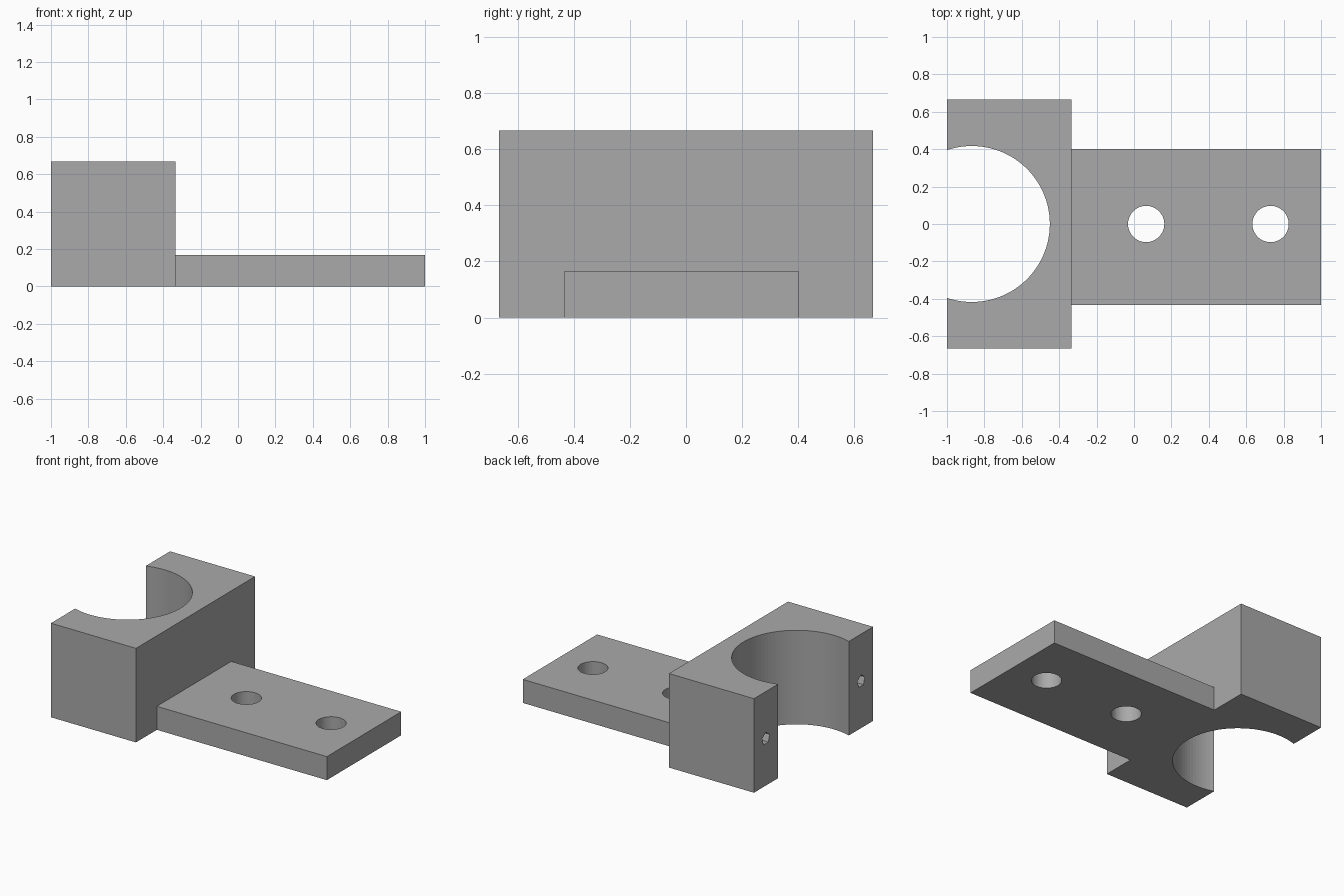
import bpy
import math
from mathutils import Vector

default_cube = bpy.data.objects.get("Cube")
if default_cube:
    bpy.data.objects.remove(default_cube, do_unlink=True)

# Single plain grey material
grey = bpy.data.materials.new("plain grey")
grey.use_nodes = True
colour = (0.4, 0.4, 0.4, 1)
grey.diffuse_color = colour
grey.node_tree.nodes["Principled BSDF"].inputs["Base Color"].default_value = colour


def box(name, low, high):
    low, high = Vector(low), Vector(high)
    bpy.ops.mesh.primitive_cube_add(size=1, location=(low + high) / 2)
    ob = bpy.context.object
    ob.name = name
    ob.scale = high - low
    bpy.ops.object.transform_apply(location=True, rotation=True, scale=True)
    ob.data.materials.append(grey)
    return ob


def cylinder(name, centre, radius, depth, sides, rotation=(0, 0, 0)):
    bpy.ops.mesh.primitive_cylinder_add(
        vertices=sides, radius=radius, depth=depth, location=centre, rotation=rotation)
    ob = bpy.context.object
    ob.name = name
    ob.data.materials.append(grey)
    return ob


def combine(target, tool, operation):
    tool.hide_render = True
    mod = target.modifiers.new(tool.name, 'BOOLEAN')
    mod.operation = operation
    mod.solver = 'EXACT'
    mod.object = tool
    bpy.context.view_layer.objects.active = target
    bpy.ops.object.modifier_apply(modifier=mod.name)
    bpy.data.objects.remove(tool, do_unlink=True)


HEIGHT = 2 / 3
INNER = -1 / 3

# Tall clamp block joined to the thin, slightly off-centre mounting plate
bracket = box("clamp_bracket", (-1, -HEIGHT, 0), (INNER, HEIGHT, HEIGHT))
plate = box("mounting_plate", (INNER - 0.05, -0.433, 0), (1, 0.4, HEIGHT / 4))
combine(bracket, plate, 'UNION')

# Large open bore through the block
combine(bracket, cylinder("bore", (-0.867, 0, HEIGHT / 2), 0.417, 1, 100), 'DIFFERENCE')

# Two bolt holes through the plate
for x in (0.065, 0.73):
    combine(bracket, cylinder("bolt_hole", (x, 0, 0), 0.097, 1, 64), 'DIFFERENCE')

# Blind five-sided screw holes in the two clamp faces
for side in (-1, 1):
    hole = cylinder("screw_hole", (-1, side * 0.533, HEIGHT / 2), 0.044, 0.9, 5,
                    (math.pi / 2, 0, math.pi / 2))
    combine(bracket, hole, 'DIFFERENCE')

# Crisp flat faces throughout
for face in bracket.data.polygons:
    face.use_smooth = False
